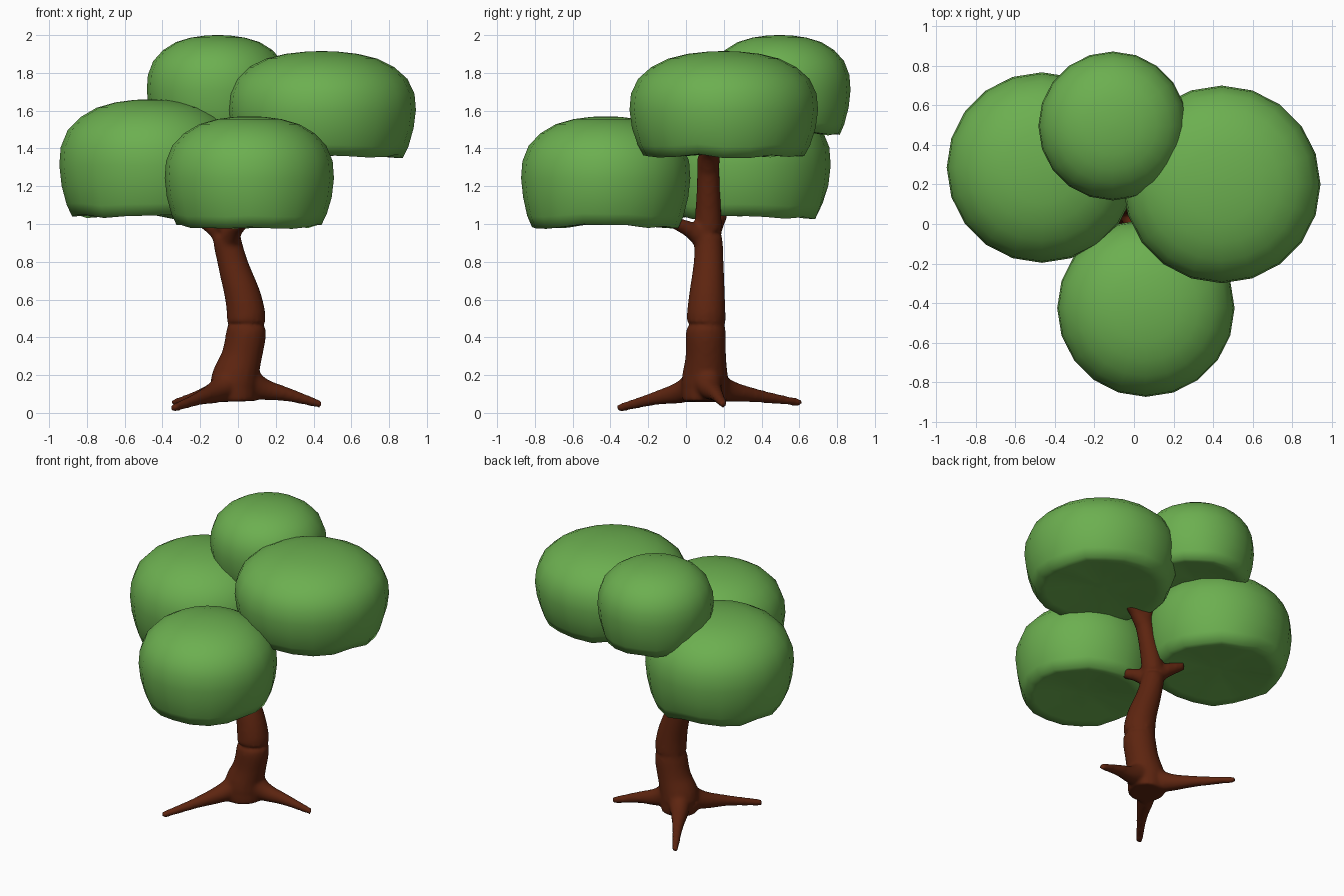
import bpy, bmesh, math, random
from mathutils import Vector

if "Cube" in bpy.data.objects:
    bpy.data.objects.remove(bpy.data.objects["Cube"])

random.seed(4)


def material(name, rgb):
    m = bpy.data.materials.new(name)
    m.diffuse_color = (*rgb, 1)
    m.use_nodes = True
    m.node_tree.nodes["Principled BSDF"].inputs["Base Color"].default_value = m.diffuse_color
    return m


GREEN = material("leaf green", (0.15, 0.43, 0.08))
BROWN = material("bark brown", (0.11, 0.018, 0.005))


def skin_rings(bm, rings):
    """Bridge neighbouring vertex rings and cap both ends."""
    n = len(rings[0])
    for a, b in zip(rings, rings[1:]):
        for i in range(n):
            j = (i + 1) % n
            bm.faces.new((a[i], a[j], b[j], b[i]))
    bm.faces.new(rings[0][::-1])
    bm.faces.new(rings[-1])


def make_object(bm, name, mat):
    bmesh.ops.recalc_face_normals(bm, faces=bm.faces)
    for f in bm.faces:
        f.smooth = True
    me = bpy.data.meshes.new(name)
    bm.to_mesh(me)
    bm.free()
    me.materials.append(mat)
    ob = bpy.data.objects.new(name, me)
    bpy.context.collection.objects.link(ob)
    return ob


def tube(bm, pts, n=16):
    """Round tapered limb through (x, y, z, radius) points, on a smooth spline."""
    p = [Vector(q) for q in pts]
    p = [2 * p[0] - p[1]] + p + [2 * p[-1] - p[-2]]
    path = []
    for i in range(1, len(p) - 2):
        a, b, c, d = p[i - 1:i + 3]
        for k in range(5):
            t = k / 5
            path.append(0.5 * (2 * b + (c - a) * t + (2 * a - 5 * b + 4 * c - d) * t * t
                               + (3 * b - a - 3 * c + d) * t ** 3))
    path.append(p[-2])
    rings = []
    for i, q in enumerate(path):
        d = (path[min(i + 1, len(path) - 1)] - path[max(i - 1, 0)]).to_3d()
        rot = d.to_track_quat('Z', 'Y')
        rings.append([bm.verts.new(q.to_3d() + rot @ Vector((
            q.w * math.cos(2 * math.pi * k / n), q.w * math.sin(2 * math.pi * k / n), 0)))
            for k in range(n)])
    skin_rings(bm, rings)


# Trunk, roots and branch stubs, fused into one smooth limb
bm = bmesh.new()
LIMBS = [
    # trunk
    [(-0.02, 0.1, 0.06, 0.12), (-0.02, 0.1, 0.17, 0.125), (0.02, 0.105, 0.3, 0.108),
     (0.045, 0.105, 0.45, 0.107), (0.03, 0.11, 0.6, 0.098), (-0.03, 0.12, 0.8, 0.08),
     (-0.06, 0.118, 0.97, 0.074), (-0.015, 0.118, 1.2, 0.062), (0.03, 0.118, 1.36, 0.06)],
    # roots
    [(0, 0.1, 0.2, 0.1), (-0.1, 0, 0.12, 0.065), (-0.21, -0.17, 0.075, 0.036),
     (-0.345, -0.36, 0.024, 0.022)],
    [(0, 0.1, 0.2, 0.1), (-0.09, 0.2, 0.125, 0.065), (-0.2, 0.38, 0.09, 0.036),
     (-0.34, 0.61, 0.054, 0.02)],
    [(0, 0.1, 0.2, 0.1), (0.12, 0.13, 0.13, 0.062), (0.26, 0.16, 0.098, 0.038),
     (0.44, 0.2, 0.044, 0.021)],
    # branch stubs, low pair then top fork
    [(-0.05, 0.118, 0.9, 0.06), (-0.12, 0.145, 0.98, 0.05), (-0.25, 0.195, 1.055, 0.03)],
    [(-0.055, 0.11, 0.9, 0.06), (-0.02, 0.03, 0.965, 0.045), (0.03, -0.07, 1.01, 0.032)],
    [(0.02, 0.118, 1.3, 0.058), (0.08, 0.118, 1.37, 0.048), (0.17, 0.125, 1.42, 0.032)],
    [(0.02, 0.118, 1.3, 0.058), (0.01, 0.14, 1.39, 0.05), (-0.04, 0.22, 1.5, 0.032)],
]
for limb in LIMBS:
    tube(bm, limb)
trunk = make_object(bm, "trunk", BROWN)
rm = trunk.modifiers.new("fuse", 'REMESH')
rm.mode = 'VOXEL'
rm.voxel_size = 0.013
rm.use_smooth_shade = True
sm = trunk.modifiers.new("soften", 'SMOOTH')
sm.factor = 0.5
sm.iterations = 8

# Leaf clumps: domes with a nearly flat, ragged underside (radius, height fractions)
PROFILE = [(0.12, 0.06), (0.45, 0.05), (0.72, 0.025), (0.86, 0.02), (0.92, 0.12),
           (0.975, 0.28), (1.0, 0.45), (0.985, 0.6), (0.91, 0.74), (0.77, 0.85),
           (0.59, 0.93), (0.38, 0.975), (0.18, 0.995), (0.04, 1.0)]


def leaf_clump(name, x, y, z0, z1, r, n=20):
    bm = bmesh.new()
    wob = [random.uniform(-1, 1) for _ in range(n)]
    rings = []
    for pr, ph in PROFILE:
        ring = []
        for k in range(n):
            a = 2 * math.pi * k / n
            low = max(0, 1 - ph / 0.3) * min(1, pr)
            rr = r * pr * (1 + 0.02 * low * wob[k])
            z = z0 + (z1 - z0) * (ph + 0.03 * low * wob[(k + 7) % n])
            ring.append(bm.verts.new((x + rr * math.cos(a), y + rr * math.sin(a), z)))
        rings.append(ring)
    skin_rings(bm, rings)
    make_object(bm, name, GREEN)


leaf_clump("front_leaves", 0.06, -0.425, 0.975, 1.57, 0.448)
leaf_clump("left_leaves", -0.465, 0.285, 1.025, 1.66, 0.481)
leaf_clump("right_leaves", 0.443, 0.2, 1.35, 1.915, 0.499)
leaf_clump("back_leaves", -0.107, 0.495, 1.47, 2.0, 0.376)
